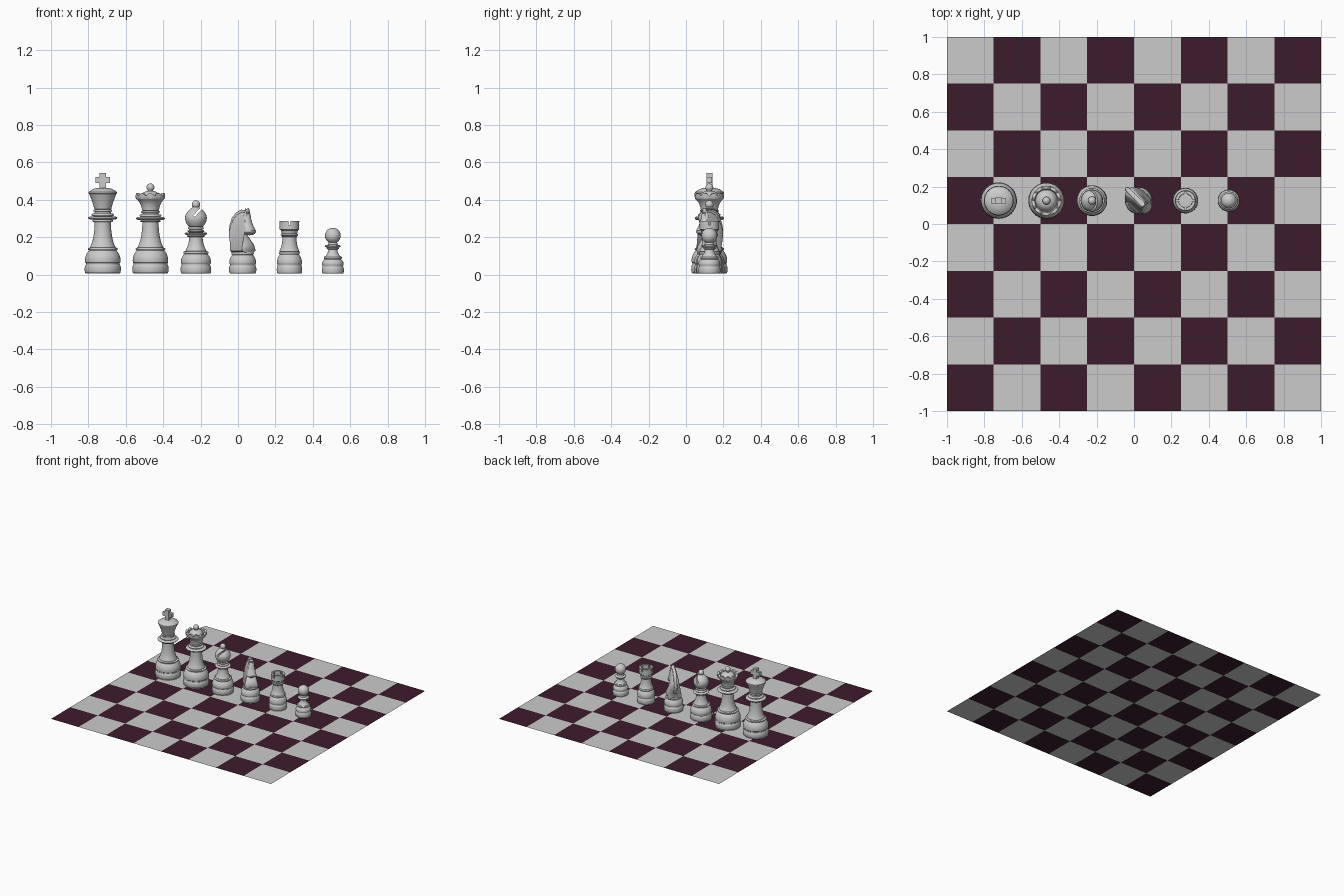
import bpy, bmesh
from math import sin, cos, pi, sqrt, radians, atan2
from mathutils import Vector, Matrix

if "Cube" in bpy.data.objects:
    bpy.data.objects.remove(bpy.data.objects["Cube"])

Y = 0.125


def finish(name, bm, loc=(0, 0, 0), smooth=True, rot=0):
    bmesh.ops.recalc_face_normals(bm, faces=bm.faces)
    me = bpy.data.meshes.new(name)
    bm.to_mesh(me)
    bm.free()
    ob = bpy.data.objects.new(name, me)
    ob.location = loc
    ob.rotation_euler[2] = rot
    bpy.context.collection.objects.link(ob)
    if smooth:
        shade(ob)
    return ob


def shade(ob):
    bpy.ops.object.select_all(action='DESELECT')
    ob.select_set(True)
    bpy.context.view_layer.objects.active = ob
    bpy.ops.object.shade_smooth_by_angle(angle=radians(35))


# profile pieces, all as (radius, height) points
def curve(a, b, c, n=8):
    ts = [i / n for i in range(n + 1)]
    return [tuple((1-t)**2*p + 2*t*(1-t)*q + t*t*r for p, q, r in zip(a, b, c)) for t in ts]


def bead(r, z, h, d, n=8):
    """Rounded ring of outer radius r, centre z, half height h, bulging by d."""
    return [(r - d + d*cos(a), z + h*sin(a)) for a in (pi*(i/n - .5) for i in range(n + 1))]


def ball(r, z, start=-1.0, n=14):
    return [(r*cos(a), z + r*sin(a)) for a in (start + (pi/2 - start)*i/n for i in range(n + 1))]


def foot(r, z1, z2, neck):
    """Plinth, swelling and bead shared by every piece; z1, z2 = step and bead heights."""
    return ([(0, .005), (r*.97, .005)] + bead(r, .005 + z1*.44, z1*.4, r*.06)
            + [(r*.93, z1), (r*.93, z1 + .006)]
            + curve((r*.97, z1 + .01), (r*1.02, z1 + (z2 - z1)*.55), (r*.76, z2 - .008))
            + bead(r*.82, z2, .006, r*.06) + [(neck, z2 + .008)])


def lathe(name, prof, x, seg=64, warp=None):
    bm = bmesh.new()
    rings = []
    for r, z in prof:
        if r < 1e-4:
            rings.append([bm.verts.new((0, 0, z))] * seg)
        else:
            ring = []
            for i in range(seg):
                a = 2*pi*i/seg
                rr, zz = warp(r, z, a) if warp else (r, z)
                ring.append(bm.verts.new((rr*cos(a), rr*sin(a), zz)))
            rings.append(ring)
    for p, q in zip(rings, rings[1:]):
        for i in range(seg):
            j = (i + 1) % seg
            vs = list(dict.fromkeys((p[i], p[j], q[j], q[i])))
            if len(vs) > 2:
                bm.faces.new(vs)
    return finish(name, bm, (x, Y, 0))


def box(name, size, loc, ry=0):
    bm = bmesh.new()
    bmesh.ops.create_cube(bm, size=1)
    bmesh.ops.scale(bm, vec=size, verts=bm.verts)
    bmesh.ops.rotate(bm, matrix=Matrix.Rotation(ry, 3, 'Y'), verts=bm.verts)
    return finish(name, bm, loc, False)


def cut(ob, cutter):
    cutter.hide_render = True
    m = ob.modifiers.new("cut", 'BOOLEAN')
    m.operation, m.object, m.solver = 'DIFFERENCE', cutter, 'EXACT'
    bpy.context.view_layer.update()
    bpy.context.view_layer.objects.active = ob
    bpy.ops.object.modifier_apply(modifier=m.name)
    bpy.data.objects.remove(cutter)


def slab(name, outline, thick, inset, loc, rot):
    """Rounded plate from a side outline (u, z); thick(z) is the half thickness."""
    bm = bmesh.new()
    n = len(outline)
    P = [Vector(p) for p in outline]
    nrm = []
    for i in range(n):
        d = (P[(i + 1) % n] - P[i - 1]).normalized()
        nrm.append(Vector((-d.y, d.x)))
    rings = []
    for k in range(9):
        w = sin(pi*(k/8 - .5))
        off = inset*(1 - sqrt(max(0, 1 - w*w)))
        pts = [p + m*off for p, m in zip(P, nrm)]
        rings.append([bm.verts.new((p.x, w*thick(p.y), p.y)) for p in pts])
    for a, b in zip(rings, rings[1:]):
        for i in range(n):
            j = (i + 1) % n
            bm.faces.new((a[i], a[j], b[j], b[i]))
    caps = [bm.faces.new(rings[0]), bm.faces.new(rings[-1])]
    bmesh.ops.triangulate(bm, faces=caps)
    return finish(name, bm, loc, rot=rot)


# board: light and dark squares
dark = bpy.data.materials.new("dark_square")
dark.diffuse_color = (0.045, 0.0116, 0.024, 1)
dark.use_nodes = True
dark.node_tree.nodes["Principled BSDF"].inputs["Base Color"].default_value = dark.diffuse_color
for name, par in (("dark_squares", 0), ("light_squares", 1)):
    bm = bmesh.new()
    for i in range(8):
        for j in range(8):
            if (i + j) % 2 == par:
                x, y = -1 + i*.25, -1 + j*.25
                bm.faces.new([bm.verts.new((x + a*.25, y + b*.25, 0))
                              for a, b in ((0, 0), (1, 0), (1, 1), (0, 1))])
    board = finish(name, bm, smooth=False)
    if par == 0:
        board.data.materials.append(dark)

# king: body and cross
x = -.723
body = foot(.097, .055, .137, .068) + curve((.068, .147), (.045, .19), (.043, .28))
collar = bead(.055, .288, .007, .01) + bead(.078, .303, .008, .015) + bead(.06, .319, .007, .01)
lathe("king_body", body + collar + [(.045, .328)] + bead(.05, .342, .006, .008)
      + curve((.045, .35), (.055, .39), (.073, .432)) + [(.077, .434), (.077, .441)]
      + curve((.07, .446), (.05, .462), (.02, .464)) + [(0, .464)], x)
box("king_cross_upright", (.034, .032, .085), (x, Y, .502))
box("king_cross_arms", (.078, .03, .032), (x, Y, .505))

# queen: body, scalloped crown, finial
x = -.468


def scallop(r, z, a):
    k = max(0, (z - .405)/.03) if r > .058 else 0
    return r, z - .016*min(k, 1)*(1 - abs(sin(5*a)))


lathe("queen_body", body + bead(.055, .286, .006, .01) + bead(.078, .3, .008, .015)
      + bead(.058, .315, .007, .01) + [(.044, .324)] + bead(.05, .335, .006, .008)
      + curve((.045, .342), (.05, .385), (.076, .405)) + [(.079, .418), (.079, .435), (.063, .435)]
      + [(.058, .412)] + curve((.055, .415), (.045, .443), (.014, .447))
      + ball(.021, .466, -.8), x, 120, scallop)

# bishop: body with slanted slit
x = -.225
ob = lathe("bishop_body", foot(.082, .05, .118, .056) + curve((.056, .127), (.037, .16), (.036, .2))
           + bead(.048, .207, .006, .01) + bead(.06, .219, .007, .012) + bead(.045, .232, .006, .01)
           + [(.034, .239)] + bead(.042, .248, .007, .01)
           + curve((.038, .256), (.075, .3), (.045, .336)) + curve((.045, .336), (.03, .352), (.014, .362))
           + ball(.022, .375, -.7), x)
cut(ob, box("slit_cutter", (.11, .2, .011), (x + .026, Y, .352), -radians(48)))
shade(ob)

# rook: body, hollow top and notches
x = .275
ob = lathe("rook_body", foot(.068, .048, .115, .056) + curve((.054, .124), (.039, .15), (.037, .2))
           + [(.044, .206)] + bead(.047, .213, .006, .006) + curve((.041, .22), (.043, .228), (.046, .237))
           + [(.052, .241), (.053, .287), (.037, .287), (.036, .257), (0, .257)], x)
for size in ((.012, .2, .05), (.2, .012, .05)):
    cut(ob, box("notch_cutter", size, (x, Y, .29)))
shade(ob)

# pawn
lathe("pawn_body", foot(.059, .042, .09, .04) + curve((.04, .098), (.025, .115), (.024, .135))
      + bead(.033, .14, .005, .007) + bead(.042, .152, .007, .012) + [(.026, .161)]
      + ball(.042, .208, -1.0), .507)

# knight: base, head, mane ridge, ears and eyes, turned to the front right
x, turn = .025, -pi/4
lathe("knight_base", foot(.073, .048, .113, .055) + [(0, .121)], x)
head = [(-.05, .115), (.05, .115), (.057, .135), (.056, .155), (.045, .175), (.028, .195),
        (.012, .215), (.012, .228), (.028, .228), (.04, .218), (.052, .21), (.066, .212),
        (.079, .222), (.081, .235), (.07, .255), (.058, .28), (.052, .305), (.043, .325),
        (.03, .334), (.005, .337), (-.03, .325), (-.058, .3), (-.076, .265), (-.083, .23),
        (-.078, .2), (-.065, .165), (-.055, .14)]
slab("knight_head", head, lambda z: .056 - .036*min(1, max(0, (z - .115)/.2)), .02, (x, Y, 0), turn)
mane = [(-.06, .17), (-.055, .22), (-.04, .28), (.0, .315), (.035, .315), (.045, .335),
        (.038, .353), (.024, .345), (-.01, .347), (-.045, .332), (-.074, .305), (-.092, .265),
        (-.097, .225), (-.088, .19), (-.074, .165)]
slab("knight_mane", mane, lambda z: .012, .006, (x, Y, 0), turn)
for s in (-1, 1):
    for name, r, d, p in (("knight_ear", .012, .05, (.034, s*.013, .33)),
                          ("knight_eye", .007, 0, (.04, s*.02, .285))):
        bm = bmesh.new()
        if d:
            bmesh.ops.create_cone(bm, segments=16, radius1=r, radius2=.001, depth=d, cap_ends=True)
        else:
            bmesh.ops.create_uvsphere(bm, u_segments=16, v_segments=8, radius=r)
        bmesh.ops.translate(bm, vec=p, verts=bm.verts)
        finish(name, bm, (x, Y, 0), rot=turn)
